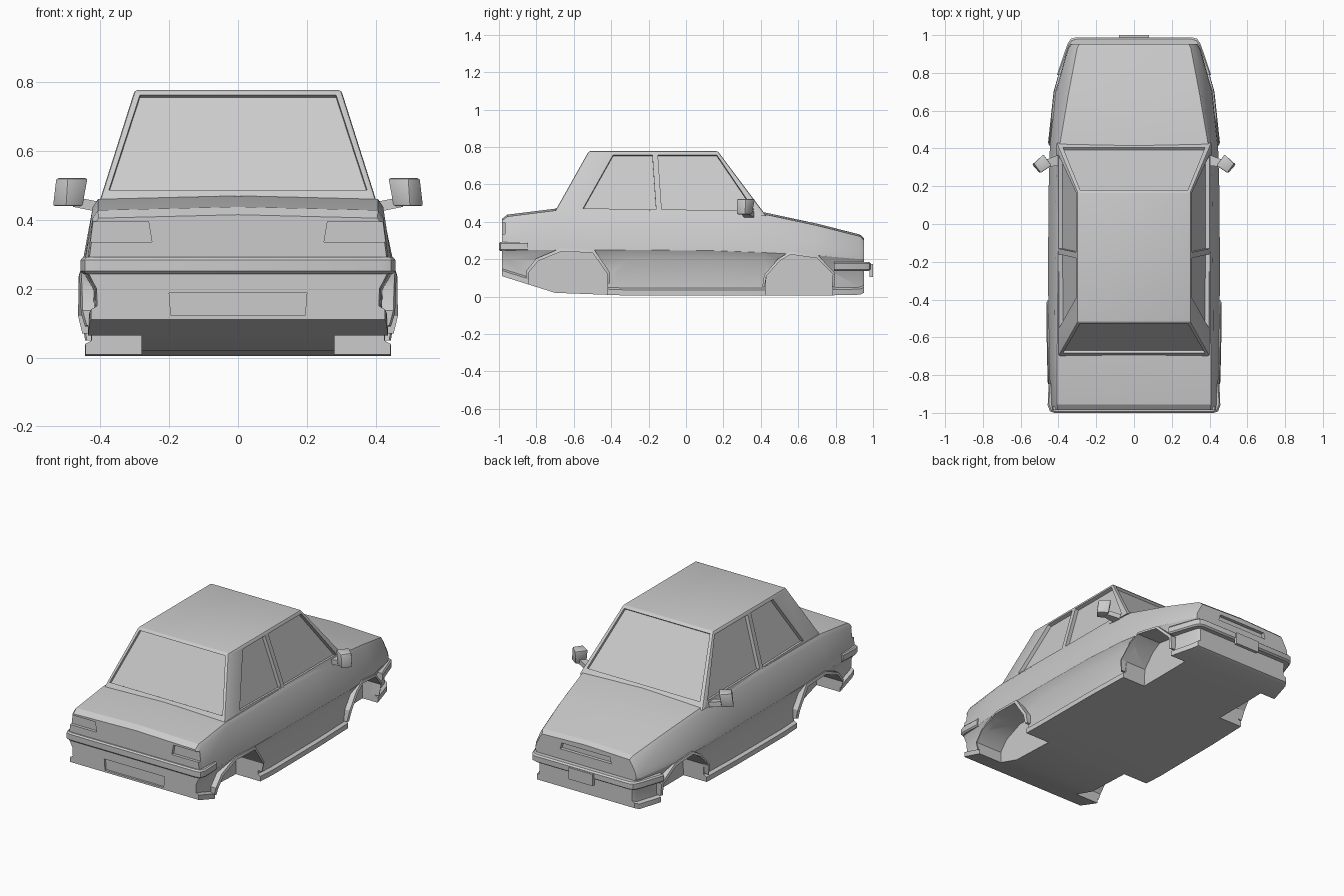
import bpy, bmesh, math
from mathutils import Vector as V, geometry

if "Cube" in bpy.data.objects:
    bpy.data.objects.remove(bpy.data.objects["Cube"])


def finish(bm, name, smooth=True):
    bmesh.ops.recalc_face_normals(bm, faces=bm.faces[:])
    me = bpy.data.meshes.new(name)
    bm.to_mesh(me)
    bm.free()
    ob = bpy.data.objects.new(name, me)
    bpy.context.collection.objects.link(ob)
    if smooth:
        select(ob)
        bpy.ops.object.shade_smooth_by_angle(angle=math.radians(28))
    return ob


def select(ob):
    bpy.ops.object.select_all(action='DESELECT')
    ob.select_set(True)
    bpy.context.view_layer.objects.active = ob


def loft(bm, rings, closed_path=False):
    """Skin closed rings of points and cap both ends."""
    vs = [[bm.verts.new(p) for p in r] for r in rings]
    n = len(vs[0])
    for a, b in zip(vs, vs[1:]):
        for i in range(n):
            bm.faces.new((a[i], a[(i + 1) % n], b[(i + 1) % n], b[i]))
    bm.faces.new(vs[0])
    bm.faces.new(vs[-1][::-1])


def recess(bm, pts, depth):
    """Cutter prism that sinks an outline into an outside surface."""
    pts = [V(p) for p in pts]
    n = geometry.normal(pts)
    mid = sum(pts, V()) / len(pts)
    if n.dot(mid - V((0, -.15, .3))) < 0:
        n = -n
    loft(bm, [[p - n * depth for p in pts], [p + n * .04 for p in pts]])


def cut(ob, bm):
    tool = finish(bm, "cutter", False)
    tool.hide_render = True
    m = ob.modifiers.new("cut", 'BOOLEAN')
    m.operation, m.solver, m.object = 'DIFFERENCE', 'EXACT', tool
    select(ob)
    bpy.ops.object.modifier_apply(modifier=m.name)
    bpy.data.objects.remove(tool)
    bpy.ops.object.shade_smooth_by_angle(angle=math.radians(28))


def flip(pts):
    return [(-p[0], p[1], p[2]) for p in pts]


# Lower body stations: y, half width, top half width, top z, bottom z, crease z
stations = [
    (-.985, .437, .420, .405, .110, .25),
    (-.955, .442, .422, .428, .100, .25),
    (-.70, .450, .422, .460, .020, .25),
    (-.30, .455, .418, .460, .005, .25),
    (.15, .453, .414, .455, .005, .245),
    (.42, .445, .408, .440, .005, .235),
    (.70, .415, .360, .380, .005, .22),
    (.93, .350, .316, .322, .010, .20),
    (.952, .335, .305, .302, .020, .20)]


def width(y):
    for a, b in zip(stations, stations[1:]):
        if y <= b[0]:
            t = (y - a[0]) / (b[0] - a[0])
            return a[1] + t * (b[1] - a[1])
    return stations[-1][1]


# Body shell
bm = bmesh.new()
rings = []
for y, w, wt, zt, zb, zc in stations:
    half = [(w - .01, zb), (w - .01, zb + .03), (w - .028, zb + .04), (w - .026, zc - .05),
            (w, zc), (w - .004, zc + .03), (wt, zt - .022), (wt - .015, zt)]
    rings.append([(x, y, z) for x, z in half] + [(0, y, zt + .01)]
                 + [(-x, y, z) for x, z in half[::-1]])
loft(bm, rings)
body = finish(bm, "car_body")

# Wheel wells, tail light, plate and grille recesses
arches = {
    "front": [(.42, .05), (.43, .11), (.50, .19), (.56, .225), (.70, .205), (.785, .12), (.78, .05)],
    "rear": [(-.84, .09), (-.84, .13), (-.79, .19), (-.67, .24), (-.50, .235), (-.42, .12), (-.42, .07)]}
bm = bmesh.new()
for path in arches.values():
    outline = [(path[0][0], -.05)] + path[1:-1] + [(path[-1][0], -.05)]
    for s in (1, -1):
        loft(bm, [[(s * x, y, z) for y, z in outline] for x in (.28, .6)])
lamp = [(.25, -.985, .335), (.47, -.985, .335), (.47, -.985, .395), (.26, -.985, .395)]
for q in (lamp, flip(lamp)):
    recess(bm, q, .018)
recess(bm, [(-.195, -.985, .122), (.195, -.985, .122), (.2, -.985, .188), (-.2, -.985, .188)], .012)
recess(bm, [(-.17, .952, .245), (.17, .952, .245), (.16, .952, .282), (-.16, .952, .282)], .02)
cut(body, bm)

# Cabin with bevelled edges
bm = bmesh.new()
loft(bm, [[(-.41, .43, .43), (.41, .43, .43), (.41, -.715, .43), (-.41, -.715, .43)],
          [(-.30, .17, .777), (.30, .17, .777), (.30, -.52, .777), (-.30, -.52, .777)]])
bmesh.ops.bevel(bm, geom=[e for e in bm.edges if max(v.co.z for v in e.verts) > .5],
                offset=.008, segments=2, affect='EDGES', profile=.5)
cabin = finish(bm, "cabin")

# Window recesses lying on the sloped cabin planes
k = lambda z: (z - .43) / .347
side = lambda y, z: (.41 - .11 * k(z), y, z)
front = lambda x, z: (x, .43 - .26 * k(z), z)
rear = lambda x, z: (x, -.715 + .195 * k(z), z)
bm = bmesh.new()
for quad in ([(-.55, .472), (-.39, .757), (-.18, .757), (-.16, .465)],
             [(-.13, .465), (-.15, .757), (.165, .757), (.365, .462)]):
    pts = [side(y, z) for y, z in quad]
    for q in (pts, flip(pts)):
        recess(bm, q, .022)
for plane in (front, rear):
    z0 = .465 if plane is front else .487
    recess(bm, [plane(-.375, z0), plane(.375, z0), plane(.285, .763), plane(-.285, .763)], .016)
cut(cabin, bm)


# Bumpers: wrap-round outlines with a chamfered section
def bumper(name, path, z0, z1):
    outline = path + flip(path[::-1]) if len(path[0]) == 3 else \
        path + [(-x, y) for x, y in path[::-1]]
    bm = bmesh.new()
    cy = path[0][1]
    rings = []
    for z, s in ((z0, .985), (z0 + .008, 1), (z1 - .008, 1), (z1, .985)):
        rings.append([(x * s, cy + (y - cy) * (s if s == 1 else .95), z) for x, y in outline])
    loft(bm, rings)
    return finish(bm, name)


bumper("rear_bumper", [(.452, -.845), (.457, -.96), (.445, -.992), (.42, -1.0)], .243, .292)
bumper("front_bumper", [(.408, .79), (.352, .955), (.335, .98), (.31, .988)], .138, .185)

# Number plate
bm = bmesh.new()
loft(bm, [[(-.08, y, .105), (.08, y, .105), (.08, y, .175), (-.08, y, .175)] for y in (.98, 1.0)])
finish(bm, "front_plate")

# Wheel arch flares
for end, path in arches.items():
    cy = (path[0][0] + path[-1][0]) / 2
    for s, label in ((1, "right"), (-1, "left")):
        bm = bmesh.new()
        rings = []
        for i, (y, z) in enumerate(path):
            yo, zo = cy + (y - cy) * 1.07, .05 + (z - .05) * 1.09
            tip = i in (0, len(path) - 1)
            w = width(y) - (.012 if tip else 0)
            rings.append([(s * (w - .045), y, z), (s * (w + .011), y, z),
                          (s * (w + .006), yo, zo), (s * (w - .045), yo, zo)])
        loft(bm, rings)
        finish(bm, f"{end}_{label}_arch_flare")

# Door mirrors: tapered housing on a short arm
for s, label in ((1, "right"), (-1, "left")):
    bm = bmesh.new()
    low = [(.485, .355), (.54, .315), (.50, .27), (.45, .30)]
    top = [(.48, .37), (.53, .32), (.495, .27), (.435, .31)]
    loft(bm, [[(s * x, y, .44) for x, y in low], [(s * x, y, .521) for x, y in top]])
    bmesh.ops.bevel(bm, geom=bm.edges[:], offset=.006, segments=2, affect='EDGES', profile=.5)
    loft(bm, [[(s * .39, .31, .42), (s * .39, .37, .42), (s * .39, .37, .45), (s * .39, .31, .45)],
              [(s * .48, .30, .438), (s * .48, .335, .438), (s * .48, .335, .468), (s * .48, .30, .468)]])
    finish(bm, f"{label}_mirror")
